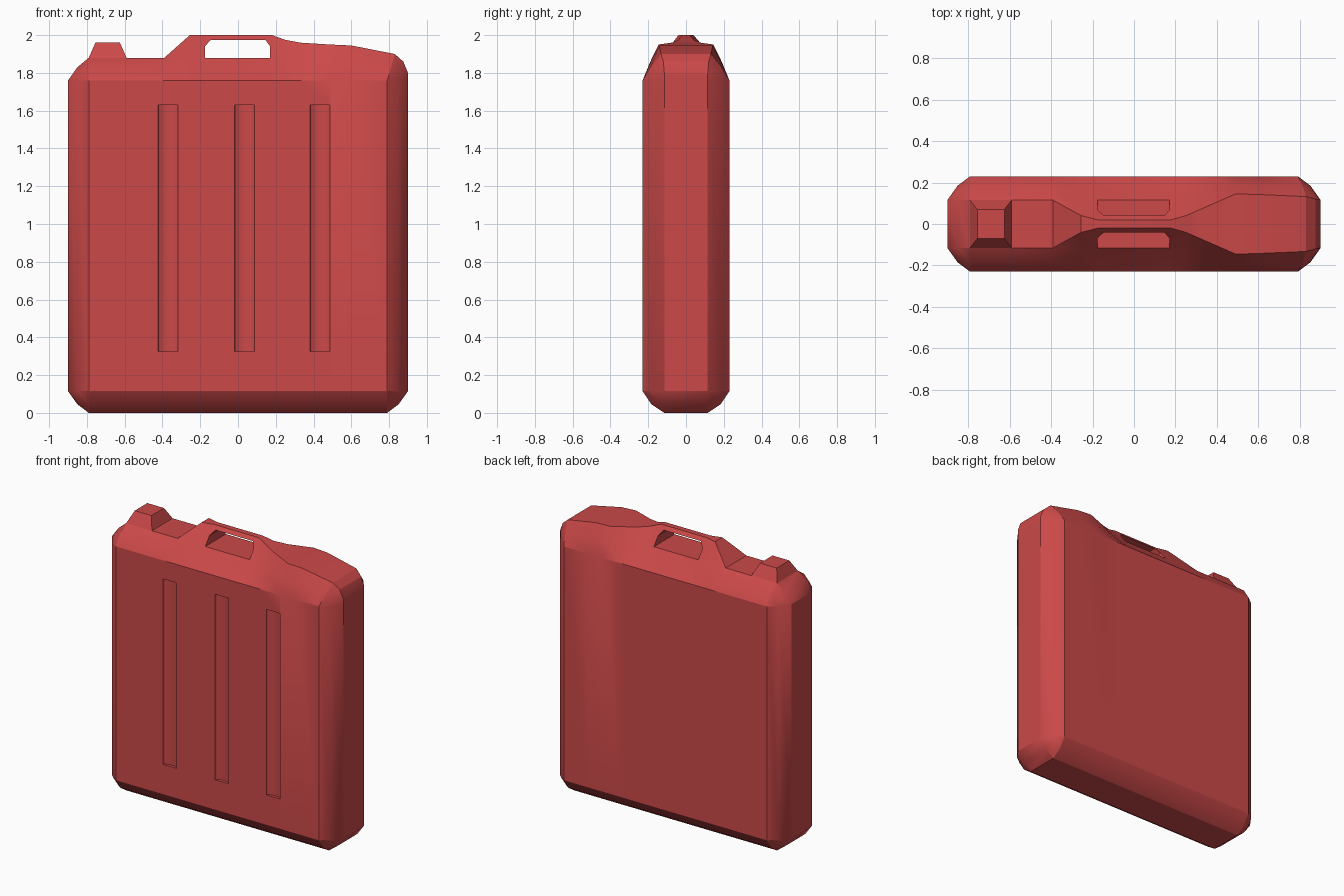
import bpy, bmesh, math

cube = bpy.data.objects.get("Cube")
if cube:
    bpy.data.objects.remove(cube, do_unlink=True)

# One red plastic colour
red = bpy.data.materials.new("red plastic")
red.use_nodes = True
red.diffuse_color = (0.60, 0.066, 0.066, 1)
red.node_tree.nodes["Principled BSDF"].inputs["Base Color"].default_value = red.diffuse_color

EDGE = 0.115       # rounding size, also half depth of the end faces
DEPTH = 0.23       # half depth of the can
SHOULDER = 1.76    # height where the top starts to slope in


def make_object(name, bm):
    bmesh.ops.remove_doubles(bm, verts=bm.verts, dist=0.0005)
    bmesh.ops.recalc_face_normals(bm, faces=bm.faces)
    mesh = bpy.data.meshes.new(name)
    bm.to_mesh(mesh)
    bm.free()
    obj = bpy.data.objects.new(name, mesh)
    bpy.context.collection.objects.link(obj)
    mesh.materials.append(red)
    return obj


def loft(name, rings):
    bm = bmesh.new()
    loops = [[bm.verts.new(p) for p in ring] for ring in rings]
    for a, b in zip(loops, loops[1:]):
        for i in range(len(a)):
            j = (i + 1) % len(a)
            bm.faces.new((a[i], a[j], b[j], b[i]))
    bm.faces.new(loops[0])
    bm.faces.new(loops[-1][::-1])
    return make_object(name, bm)


def section(x, top_x, side, low, top, top_y, curve):
    """Closed cross-section of the can at one station along its length."""
    half = [
        (x, EDGE, low),
        (x, EDGE + (side - EDGE) * 0.6, EDGE - (EDGE - low) * 0.6),
        (x, side, EDGE),
        (x, side, SHOULDER),
        (x + (top_x - x) * curve, top_y + (side - top_y) * curve,
         SHOULDER + (top - SHOULDER) * max(curve, 0.5)),
        (top_x, top_y, top),
    ]
    return half + [(px, -py, pz) for px, py, pz in reversed(half)]


# Top line of the can between the two ends: x, x at top, height, half width, curve
top_line = [
    (-0.79, -0.79, 1.88, 0.115, 0.6),
    (-0.59, -0.59, 1.88, 0.115, 0.6),
    (-0.39, -0.39, 1.88, 0.115, 0.6),
    (-0.255, -0.255, 2.0, 0.04, 0.48),
    (-0.175, -0.175, 2.0, 0.02, 0.452),
    (0.18, 0.18, 2.0, 0.02, 0.452),
    (0.25, 0.25, 1.975, 0.04, 0.47),
    (0.33, 0.33, 1.96, 0.075, 0.5),
    (0.49, 0.49, 1.95, 0.145, 0.52),
    (0.60, 0.60, 1.945, 0.142, 0.52),
    (0.79, 0.83, 1.90, 0.132, 0.54),
]
rings = [section(-0.9, -0.9, EDGE, EDGE, SHOULDER, EDGE, 0.6),
         section(-0.85, -0.85, 0.185, 0.045, 1.83, EDGE, 0.6)]
rings += [section(x, tx, DEPTH, 0, z, y, c) for x, tx, z, y, c in top_line]
rings += [section(0.85, 0.875, 0.185, 0.045, 1.86, 0.12, 0.58),
          section(0.9, 0.9, EDGE, EDGE, 1.80, EDGE, 0.6)]
body = loft("can_body", rings)


def cut(target, cutter):
    cutter.hide_render = True
    mod = target.modifiers.new("cut", "BOOLEAN")
    mod.operation = "DIFFERENCE"
    mod.solver = "EXACT"
    mod.object = cutter
    bpy.ops.object.select_all(action="DESELECT")
    target.select_set(True)
    bpy.context.view_layer.objects.active = target
    bpy.ops.object.modifier_apply(modifier=mod.name)
    bpy.data.objects.remove(cutter, do_unlink=True)


# Grip opening under the handle
opening = [(-0.175, 1.88), (0.17, 1.88), (0.17, 1.94),
           (0.145, 1.975), (-0.145, 1.975), (-0.175, 1.94)]
cut(body, loft("grip_cutter", [[(x, y, z) for x, z in opening] for y in (-0.4, 0.4)]))

# Three shallow rounded grooves in the front
for centre in (-0.37, 0.035, 0.435):
    groove = []
    for z in (0.325, 1.63):
        groove.append([(centre + 0.053 * math.cos(i * math.tau / 16),
                        -DEPTH + 0.022 * math.sin(i * math.tau / 16), z)
                       for i in range(16)])
    cut(body, loft("groove_cutter", groove))


# Tapered spout cap
def rectangle(x0, x1, y, z):
    return [(x0, -y, z), (x1, -y, z), (x1, y, z), (x0, y, z)]


cap = loft("spout_cap", [rectangle(-0.79, -0.59, EDGE, 1.88),
                         rectangle(-0.755, -0.625, 0.07, 1.96)])

# Smooth the rounded parts, keep the folds sharp
bpy.ops.object.select_all(action="DESELECT")
for obj in (body, cap):
    obj.select_set(True)
bpy.context.view_layer.objects.active = body
bpy.ops.object.shade_smooth_by_angle(angle=math.radians(24))
